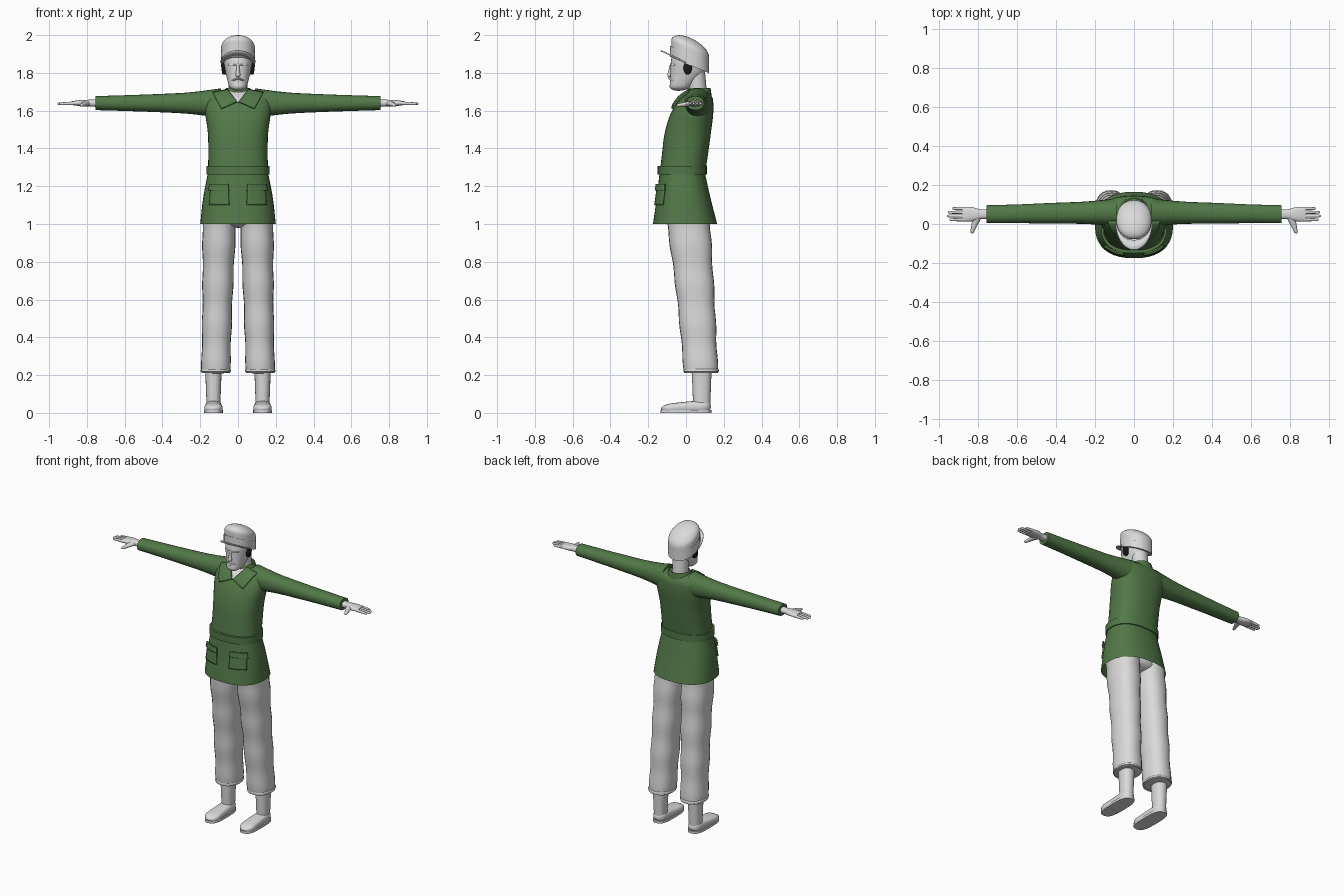
import bpy, bmesh, math
from mathutils import Vector

if "Cube" in bpy.data.objects:
    bpy.data.objects.remove(bpy.data.objects["Cube"], do_unlink=True)


def material(name, red, green, blue):
    mat = bpy.data.materials.new(name)
    mat.use_nodes = True
    colour = (red, green, blue, 1)
    mat.diffuse_color = colour
    mat.node_tree.nodes["Principled BSDF"].inputs["Base Color"].default_value = colour
    return mat


GREY = material("light_grey", .7, .7, .7)
GREEN = material("jacket_green", .085, .19, .065)
BLACK = material("black", .01, .01, .01)


def finish(name, mat, bm, mirror=False):
    """Turn a bmesh into a smooth shaded object."""
    bmesh.ops.recalc_face_normals(bm, faces=bm.faces)
    mesh = bpy.data.meshes.new(name)
    bm.to_mesh(mesh)
    bm.free()
    mesh.materials.append(mat)
    mesh.shade_smooth()
    mesh.set_sharp_from_angle(angle=math.radians(40))
    part = bpy.data.objects.new(name, mesh)
    bpy.context.collection.objects.link(part)
    if mirror:
        part.modifiers.new("mirror", "MIRROR")
    return part


def bridge(bm, rows, closed):
    """Join neighbouring rows of vertices with quads."""
    for row, following in zip(rows, rows[1:]):
        for j in range(0 if closed else 1, len(row)):
            bm.faces.new((row[j - 1], row[j], following[j], following[j - 1]))


def spline(keys, k):
    """Smooth curve through evenly spaced values; a single number is constant."""
    if not isinstance(keys, tuple):
        return keys
    padded = [2 * keys[0] - keys[1], *keys, 2 * keys[-1] - keys[-2]]
    i = min(int(k * (len(keys) - 1)), len(keys) - 2)
    f = k * (len(keys) - 1) - i
    before, start, end, after = padded[i:i + 4]
    slope_in, slope_out = (end - before) / 2, (after - start) / 2
    ease = f * f * (3 - 2 * f)
    return (start + (end - start) * ease + slope_in * f * (1 - f) ** 2
            - slope_out * f * f * (1 - f))


def rounding(distance, length):
    """Radius factor of a domed end."""
    if distance >= length:
        return 1
    return max(.05, math.sqrt(1 - (1 - distance / length) ** 2))


def tube(name, mat, axis, span, centre, size, power=2, sides=24, steps=14, dome_start=0,
         dome_end=0, closed=True, mirror=False, tilt=0, ripple=0):
    """Loft superellipse sections along an axis; centre and size hold spline keys."""
    bm = bmesh.new()
    rows = []
    for step in range(steps + 1):
        k = (1 - math.cos(math.pi * step / steps)) / 2
        along = span[0] + (span[1] - span[0]) * k
        scale = rounding(k, dome_start) * rounding(1 - k, dome_end)
        scale *= 1 + ripple * math.sin(8 * math.pi * k)
        row = []
        for side in range(sides):
            turn = 2 * math.pi * side / sides
            place = []
            for wave, mid, radius in zip((math.cos(turn), math.sin(turn)), centre, size):
                bulge = math.copysign(abs(wave) ** (2 / power), wave)
                place.append(spline(mid, k) + spline(radius, k) * scale * bulge)
            place.insert("xyz".index(axis), along)
            place[2] += tilt * place[1]
            row.append(bm.verts.new(place))
        rows.append(row)
    bridge(bm, rows, True)
    if closed:
        bm.faces.new(rows[0])
        bm.faces.new(rows[-1])
    return finish(name, mat, bm, mirror)


def plate(name, mat, target, corners, lift, mirror=True, cells=10):
    """Thin sheet between four (x, z) corners, projected onto the front of a part."""
    bm = bmesh.new()
    a, b, c, d = [Vector((x, -.3, z)) for x, z in corners]
    rows = [[bm.verts.new(a.lerp(b, i / cells).lerp(d.lerp(c, i / cells), j / cells))
             for j in range(cells + 1)] for i in range(cells + 1)]
    bridge(bm, rows, False)
    part = finish(name, mat, bm)
    wrap = part.modifiers.new("wrap", "SHRINKWRAP")
    wrap.target = target
    wrap.wrap_method = "PROJECT"
    wrap.wrap_mode = "ABOVE_SURFACE"
    wrap.use_project_y = True
    wrap.use_negative_direction = False
    wrap.use_positive_direction = True
    wrap.offset = lift
    thickness = part.modifiers.new("thickness", "SOLIDIFY")
    thickness.thickness = .009
    thickness.offset = 0
    if mirror:
        part.modifiers.new("mirror", "MIRROR")


# Jacket
skirt = tube("jacket_skirt", GREEN, "z", (1, 1.27), centre=(0, (-.005, -.02)),
             size=((.2, .185, .16), (.17, .143, .12)), power=2.4, sides=40, closed=False)
chest = tube("jacket_chest", GREEN, "z", (1.26, 1.71), centre=(0, (-.02, -.005, .01, .035, .07)),
             size=((.16, .157, .16, .175, .18), (.12, .122, .122, .11, .07)),
             power=2.4, sides=40, steps=24, dome_end=.12)
tube("belt", GREEN, "z", (1.262, 1.308), centre=(0, -.02), size=(.168, .13), power=2.4, sides=40)
tube("collar", GREEN, "z", (1.67, 1.72), centre=(0, (.062, .07)),
     size=((.092, .064), (.075, .06)), closed=False)
tube("sleeves", GREEN, "x", (.09, .755), centre=((.06, .05), 1.64),
     size=((.07, .057, .053, .048, .046), (.078, .057, .048, .042, .037)), power=2.2, mirror=True)

# Pockets, lapels and open neck
for name, low, high, lift in (("pockets", 1.1, 1.2, .006), ("pocket_flaps", 1.175, 1.21, .013)):
    plate(name, GREEN, skirt, [(.045, low), (.147, low), (.14, high), (.05, high)], lift)
plate("lapels", GREEN, chest, [(.085, 1.605), (.13, 1.685), (.055, 1.7), (.005, 1.64)], .012)
plate("open_neck", GREY, chest, [(-.002, 1.64), (.002, 1.64), (.05, 1.7), (-.05, 1.7)], .004, False)

# Hands
tube("palms", GREY, "x", (.74, .88), centre=(.05, 1.64),
     size=((.026, .025, .037, .036), (.02, .018, .016, .01)), power=2.4, mirror=True)
for finger, (name, tip) in enumerate(dict(index=.945, middle=.957, ring=.953, little=.93).items()):
    tube(name + "_fingers", GREY, "x", (.865, tip), centre=(.022 + .019 * finger, (1.639, 1.636)),
         size=((.009, .007), (.01, .007)), sides=10, dome_end=.1, mirror=True)
tube("thumbs", GREY, "y", (-.05, .03), centre=((.832, .805), (1.628, 1.638)),
     size=((.008, .022), (.008, .014)), sides=12, dome_start=.15, mirror=True)

# Trousers
tube("hips", GREY, "z", (.98, 1.2), centre=(0, (.012, -.01)), size=(.14, .11), power=2.4, dome_start=.2)
tube("trouser_legs", GREY, "z", (.21, 1.04), centre=((.118, .098), (.08, .05, .01)),
     size=((.076, .08, .09), (.09, .1, .116)), power=2.3, steps=36, ripple=.025, closed=False, mirror=True)
tube("trouser_cuffs", GREY, "z", (.208, .245), centre=(.118, .08), size=(.08, .094),
     power=2.3, dome_start=.3, dome_end=.5, mirror=True)

# Boots
tube("boot_shafts", GREY, "z", (.03, .27), centre=(.13, .083),
     size=((.036, .045), (.045, .054)), power=2.3, mirror=True)
tube("boot_feet", GREY, "y", (-.132, .132), centre=(.13, (.022, .03, .035)),
     size=((.05, .045, .04), (.022, .029, .034)), power=2.8, dome_start=.2, dome_end=.15, mirror=True)
tube("boot_soles", GREY, "z", (0, .016), centre=(.13, 0), size=(.05, .134), power=3, steps=2, mirror=True)

# Neck and head
tube("neck", GREY, "z", (1.63, 1.82), centre=(0, (.068, .05)), size=(.05, .049))
tube("head", GREY, "z", (1.705, 1.9), centre=(0, (-.04, -.016, .008, .014, .016)),
     size=((.04, .054, .066, .075, .078), (.05, .068, .09, .095, .09)),
     power=2.3, sides=32, steps=20, dome_start=.12)
tube("nose", GREY, "z", (1.778, 1.85), centre=(0, (-.088, -.076)),
     size=((.015, .009, .007), (.014, .011, .008)), sides=12, dome_start=.2)
tube("moustache", GREY, "x", (0, .036), centre=((-.087, -.07), (1.772, 1.758)),
     size=(.008, .006), sides=10, dome_end=.5, mirror=True)
tube("lower_lip", GREY, "x", (-.02, .02), centre=((-.07, -.08, -.07), 1.753),
     size=(.006, .004), sides=10, dome_start=.4, dome_end=.4)
tube("brows", GREY, "x", (.01, .056), centre=((-.08, -.074, -.056), 1.843),
     size=(.006, .005), sides=10, dome_start=.3, dome_end=.3, mirror=True)
tube("ears", BLACK, "x", (.06, .087), centre=(.009, 1.826), size=(.022, .035), dome_end=.3, mirror=True)

# Cap, tilted back, with a visor that follows the same slope
TILT = -.42
tube("cap_band", GREY, "z", (1.85, 1.908), centre=(0, .019), size=(.091, .103),
     power=2.2, sides=36, tilt=TILT)
tube("cap_crown", GREY, "z", (1.9, 1.995), centre=(0, .022), size=(.09, .1),
     power=2.2, sides=36, dome_end=.6, tilt=TILT)
visor = bmesh.new()
arc = []
for step in range(-10, 11):
    turn = math.radians(8.5 * step)
    arc.append([])
    for reach in (0, .5, 1):
        x = math.sin(turn) * (.082 + .012 * reach)
        y = .01 - math.cos(turn) * (.085 + .056 * reach)
        arc[-1].append(visor.verts.new((x, y, 1.858 - .48 * y)))
bridge(visor, arc, False)
brim = finish("cap_visor", GREY, visor)
brim.modifiers.new("thickness", "SOLIDIFY").thickness = .007
